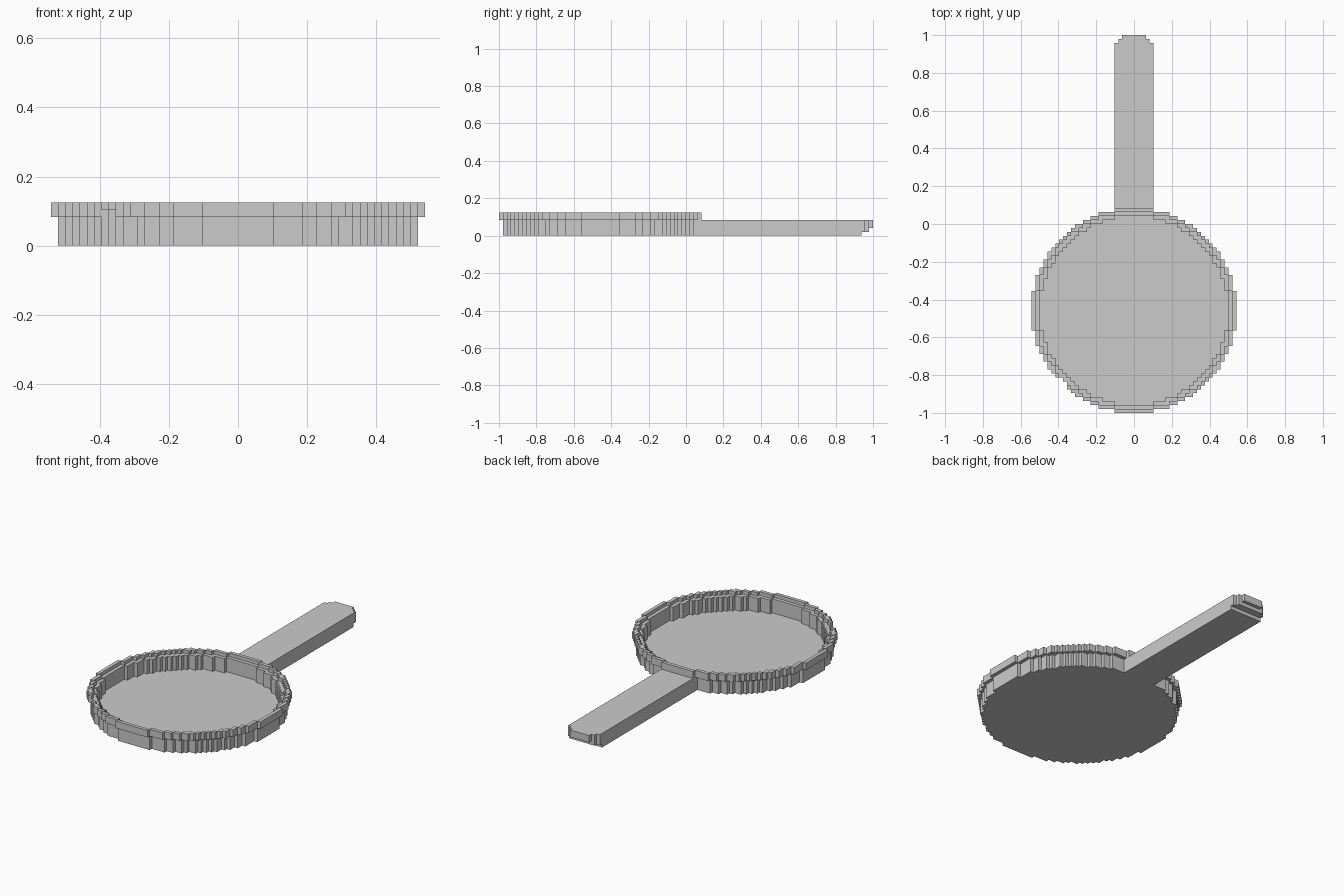
import bpy
import bmesh
from mathutils import Vector

default = bpy.data.objects.get("Cube")
if default:
    bpy.data.objects.remove(default, do_unlink=True)

UNIT = 2 / 96          # edge of one building block
PAN_Y = -22            # pan centre, in blocks
RIM, OUTER, INNER = 26, 25, 24
AXES = [Vector(a) for a in ((1, 0, 0), (0, 1, 0), (0, 0, 1))]


def ring(outer, inner, z0, z1):
    """Blocks whose centres lie between two radii around the pan centre."""
    return {(i, j + PAN_Y, k)
            for i in range(-outer, outer)
            for j in range(-outer, outer)
            if inner ** 2 < (i + 0.5) ** 2 + (j + 0.5) ** 2 <= outer ** 2
            for k in range(z0, z1)}


def box(half_width, y0, y1, z0, z1):
    return {(i, j, k)
            for i in range(-half_width, half_width)
            for j in range(y0, y1)
            for k in range(z0, z1)}


def build(name, cells):
    """Skin a set of blocks and merge the flat areas."""
    bm = bmesh.new()
    verts = {}

    def vert(p):
        key = tuple(round(c) for c in p)
        if key not in verts:
            verts[key] = bm.verts.new(Vector(key) * UNIT)
        return verts[key]

    for cell in cells:
        base = Vector(cell)
        for a in range(3):
            n, u, v = AXES[a], AXES[(a + 1) % 3], AXES[(a + 2) % 3]
            for side in (0, 1):
                step = n if side else -n
                if tuple(int(c) for c in base + step) in cells:
                    continue
                o = base + n * side
                quad = [o, o + u, o + u + v, o + v]
                bm.faces.new([vert(p) for p in (quad if side else quad[::-1])])
    bmesh.ops.dissolve_limit(bm, angle_limit=0.02, verts=bm.verts[:], edges=bm.edges[:])
    mesh = bpy.data.meshes.new(name)
    bm.to_mesh(mesh)
    bm.free()
    obj = bpy.data.objects.new(name, mesh)
    bpy.context.collection.objects.link(obj)
    return obj


# Pan base and side wall
build("pan_floor", ring(OUTER, 0, 0, 1))
build("pan_wall", ring(OUTER, INNER, 1, 5))

# Overhanging rim with a small notch at the front right
rim = ring(RIM, OUTER, 4, 6)
build("pan_rim", {c for c in rim if not (c[0] in (-19, -18) and c[1] < PAN_Y)})

# Handle: tapered tip in plan, stepped underneath
plan = box(5, 3, 46, 0, 4) | box(4, 46, 47, 0, 4) | box(3, 47, 48, 0, 4)
under_cut = box(5, 45, 48, 0, 1) | box(5, 47, 48, 1, 2)
build("handle", plan - under_cut)
